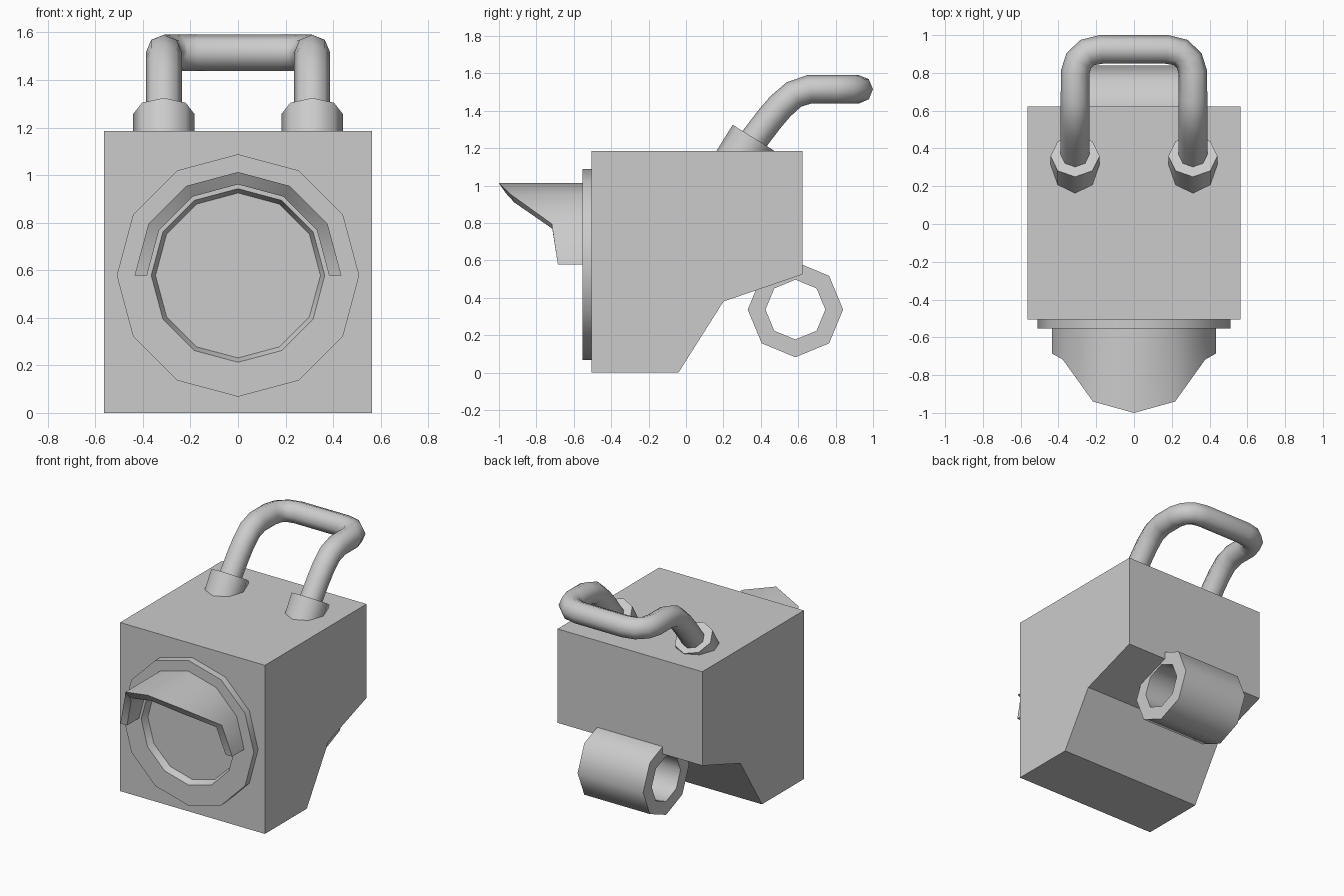
import bpy, bmesh, math
from mathutils import Vector

if "Cube" in bpy.data.objects:
    bpy.data.objects.remove(bpy.data.objects["Cube"])


def loft(name, rings, wrap=False, caps=False, smooth=True):
    """Skin equal-length closed point loops; wrap joins last to first, caps fills the ends."""
    bm = bmesh.new()
    loops = [[bm.verts.new(p) for p in ring] for ring in rings]
    n = len(loops[0])
    pairs = list(zip(loops, loops[1:])) + ([(loops[-1], loops[0])] if wrap else [])
    for a, b in pairs:
        for i in range(n):
            j = (i + 1) % n
            bm.faces.new((a[i], a[j], b[j], b[i]))
    if caps:
        bm.faces.new(loops[0])
        bm.faces.new(loops[-1])
    bmesh.ops.recalc_face_normals(bm, faces=bm.faces)
    mesh = bpy.data.meshes.new(name)
    bm.to_mesh(mesh)
    bm.free()
    ob = bpy.data.objects.new(name, mesh)
    bpy.context.collection.objects.link(ob)
    if smooth:
        activate(ob)
        bpy.ops.object.shade_smooth_by_angle(angle=math.radians(50))
    return ob


def activate(ob):
    bpy.ops.object.select_all(action='DESELECT')
    bpy.context.view_layer.objects.active = ob
    ob.select_set(True)


def circle(center, u, v, r, n):
    """Regular polygon of n points in the plane of u and v."""
    c, u, v = Vector(center), Vector(u), Vector(v)
    steps = [2 * math.pi * i / n for i in range(n)]
    return [c + u * r * math.cos(a) + v * r * math.sin(a) for a in steps]


X, Y, Z = Vector((1, 0, 0)), Vector((0, 1, 0)), Vector((0, 0, 1))
LENS_Z = 0.578

# Main housing: side profile extruded across x
profile = [(-0.505, 0), (-0.04, 0), (0.2, 0.38), (0.623, 0.525), (0.623, 1.185), (-0.505, 1.185)]
loft("housing", [[(x, y, z) for y, z in profile] for x in (-0.563, 0.563)], caps=True, smooth=False)

# Front bezel ring with tapered opening
bezel = [(-0.50, 0.51), (-0.553, 0.51), (-0.553, 0.365), (-0.50, 0.345)]
loft("bezel", [circle((0, y, LENS_Z), X, Z, r, 12) for y, r in bezel], wrap=True)

# Hood: half tube whose front edge reaches forward at the top
outer_y = [-0.685, -0.718, -0.94, -1.0, -0.94, -0.718, -0.685]
inner_y = [-0.685, -0.715, -0.918, -0.965, -0.918, -0.715, -0.685]
sections = []
for i in range(7):
    a = math.radians(30 * i)
    corners = [(0.435, -0.553), (0.435, outer_y[i]), (0.383, inner_y[i]), (0.383, -0.553)]
    sections.append([(r * math.cos(a), y, LENS_Z + r * math.sin(a)) for r, y in corners])
loft("hood", sections, caps=True)

# Rear hinge tube, open through
tube = [(-0.255, 0.255), (0.255, 0.255), (0.255, 0.16), (-0.255, 0.16)]
loft("rear_tube", [circle((x, 0.585, 0.337), Y, Z, r, 8) for x, r in tube], wrap=True)

# Tilted collars at the handle feet
axis = Vector((0, 0.528, 0.849))
across = Vector((0, -0.849, 0.528))
for side, label in ((-1, "left"), (1, "right")):
    top = Vector((side * 0.312, 0.36, 1.256))
    loft("collar_" + label,
         [circle(top - axis * d, X, across, 0.13, 8) for d in (0.22, 0)], caps=True)

# Handle: one half of the path, mirrored
half = [(0.312, 0.32, 1.19), (0.312, 0.45, 1.36), (0.312, 0.506, 1.425), (0.312, 0.577, 1.487),
        (0.312, 0.66, 1.515), (0.312, 0.80, 1.515), (0.293, 0.865, 1.515),
        (0.247, 0.908, 1.515), (0.175, 0.924, 1.515)]
path = half + [(-x, y, z) for x, y, z in reversed(half)]
curve = bpy.data.curves.new("handle", 'CURVE')
curve.dimensions = '3D'
curve.bevel_depth = 0.076
curve.bevel_resolution = 2
curve.use_fill_caps = True
spline = curve.splines.new('POLY')
spline.points.add(len(path) - 1)
for point, co in zip(spline.points, path):
    point.co = (*co, 1)
handle = bpy.data.objects.new("handle", curve)
bpy.context.collection.objects.link(handle)
activate(handle)
bpy.ops.object.convert(target='MESH')
bpy.ops.object.shade_smooth_by_angle(angle=math.radians(60))
